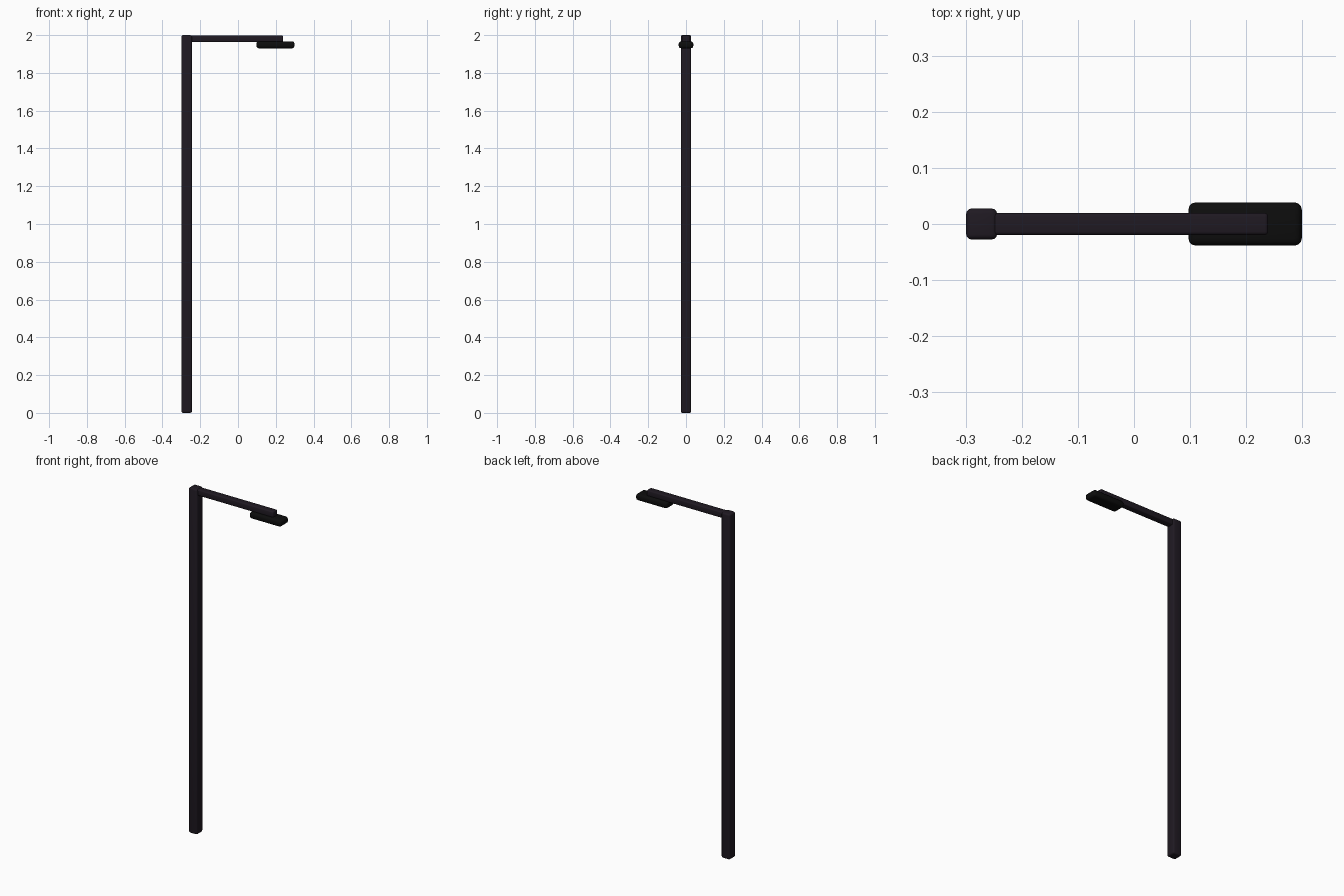
import bpy

if "Cube" in bpy.data.objects:
    bpy.data.objects.remove(bpy.data.objects["Cube"])


def material(name, color):
    mat = bpy.data.materials.new(name)
    mat.diffuse_color = color
    mat.use_nodes = True
    mat.node_tree.nodes["Principled BSDF"].inputs["Base Color"].default_value = mat.diffuse_color
    return mat


def rounded_box(name, lo, hi, bevel, mat):
    """Box between two corners with rounded edges."""
    centre = [(a + b) / 2 for a, b in zip(lo, hi)]
    bpy.ops.mesh.primitive_cube_add(size=1, location=centre)
    obj = bpy.context.object
    obj.name = name
    obj.scale = [b - a for a, b in zip(lo, hi)]
    bpy.ops.object.transform_apply(location=False, rotation=False, scale=True)
    mod = obj.modifiers.new("rounding", 'BEVEL')
    mod.width = bevel
    mod.segments = 3
    obj.data.materials.append(mat)
    bpy.ops.object.modifier_apply(modifier=mod.name)
    bpy.ops.object.shade_smooth_by_angle()
    return obj


metal = material("dark_metal", (0.014, 0.010, 0.016, 1))
black = material("black_housing", (0.004, 0.004, 0.004, 1))

# Upright post
rounded_box("post", (-0.299, -0.0275, 0), (-0.244, 0.0275, 2), 0.009, metal)
# Horizontal arm, running into the post
rounded_box("arm", (-0.27, -0.0195, 1.963), (0.239, 0.0195, 1.998), 0.006, metal)
# Lamp head hung under the arm
rounded_box("lamp_head", (0.097, -0.0385, 1.93), (0.299, 0.0385, 1.967), 0.013, black)
